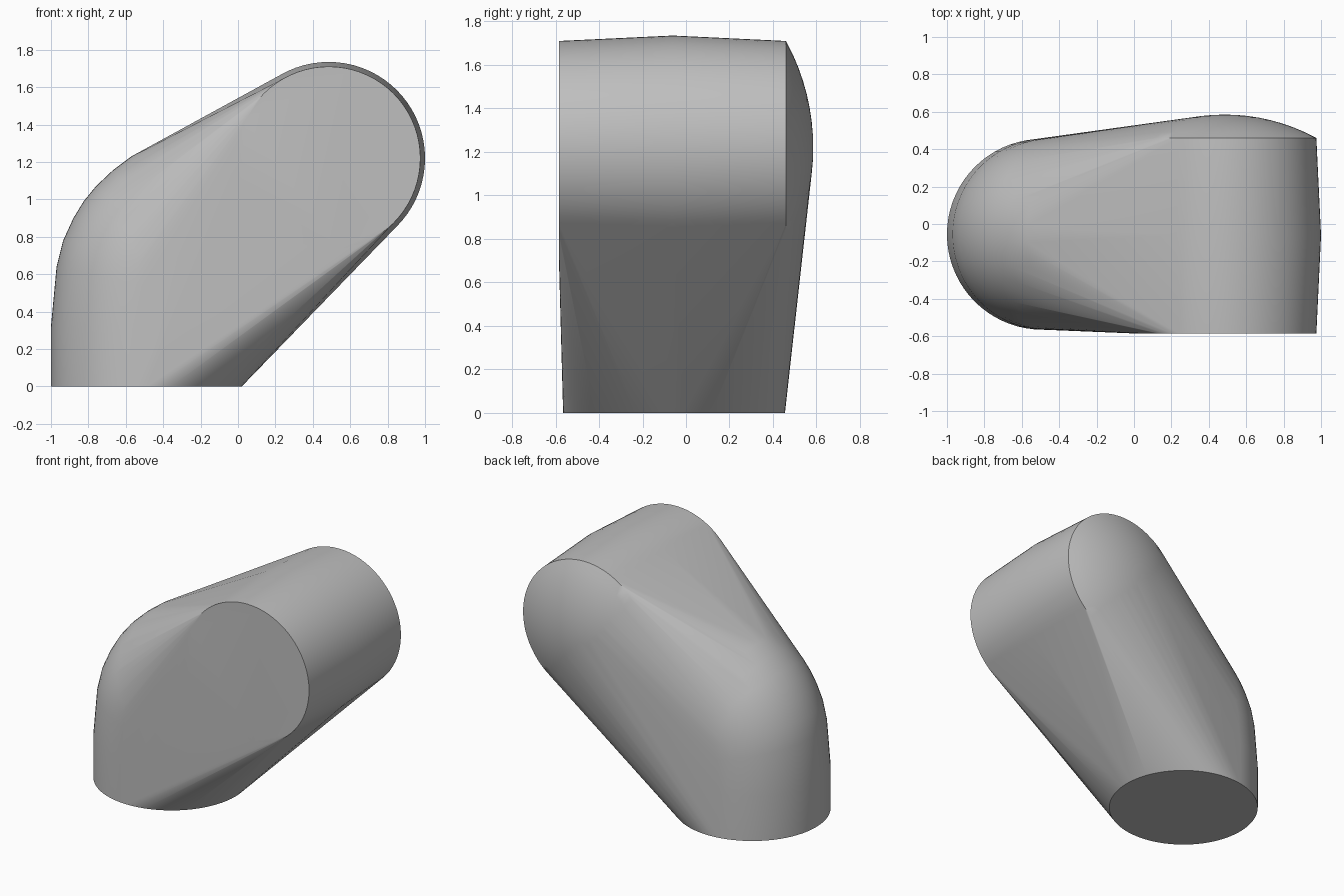
import bpy
import bmesh
from math import sin, cos, pi, radians
from mathutils import Vector

default = bpy.data.objects.get("Cube")
if default:
    bpy.data.objects.remove(default, do_unlink=True)

SEGMENTS = 72
MID_Y = -0.055
TUBE = 0.51

grey = bpy.data.materials.new("light grey")
grey.use_nodes = True
colour = (0.52, 0.52, 0.52, 1)
grey.diffuse_color = colour
grey.node_tree.nodes["Principled BSDF"].inputs["Base Color"].default_value = colour

bm = bmesh.new()


def ring(centre, radius, u, v):
    """Add a circle of points in the plane spanned by u and v."""
    for i in range(SEGMENTS):
        a = 2 * pi * i / SEGMENTS
        bm.verts.new(Vector(centre) + radius * (cos(a) * Vector(u) + sin(a) * Vector(v)))


# Round foot and bent neck: circles follow the outer bend (x, z, normal angle)
bend = [(-1.0, 0, 180), (-1.0, 0.32, 180), (-0.97, 0.64, 168), (-0.935, 0.78, 162),
        (-0.88, 0.9, 153), (-0.825, 0.99, 146), (-0.76, 1.07, 138),
        (-0.67, 1.155, 129), (-0.57, 1.23, 119)]
for x, z, degrees in bend:
    a = radians(degrees)
    out = Vector((cos(a), 0, sin(a)))
    ring(Vector((x, MID_Y, z)) - TUBE * out, TUBE, out, (0, 1, 0))

# Horizontal barrel with a slight swell at its middle
HEAD_X, HEAD_Z = 0.485, 1.22
for y, radius in [(-0.585, 0.49), (-0.06, 0.515), (0.46, 0.49)]:
    ring((HEAD_X, y, HEAD_Z), radius, (1, 0, 0), (0, 0, 1))

# Shallow dome on the back of the barrel
RISE = 0.125
dome_radius = (0.49 ** 2 + RISE ** 2) / (2 * RISE)
for i in range(1, 8):
    r = 0.49 * i / 8
    y = 0.46 + RISE - dome_radius + (dome_radius ** 2 - r ** 2) ** 0.5
    ring((HEAD_X, y, HEAD_Z), r, (1, 0, 0), (0, 0, 1))
bm.verts.new((HEAD_X, 0.46 + RISE, HEAD_Z))

# One taut skin over all sections
hull = bmesh.ops.convex_hull(bm, input=bm.verts[:], use_existing_faces=False)
loose = {g for g in hull["geom_interior"] + hull["geom_unused"]
         if isinstance(g, bmesh.types.BMVert)}
bmesh.ops.delete(bm, geom=list(loose), context='VERTS')
bmesh.ops.delete(bm, geom=[v for v in bm.verts if not v.link_faces], context='VERTS')
bmesh.ops.dissolve_limit(bm, angle_limit=radians(0.2), verts=bm.verts[:], edges=bm.edges[:])
bmesh.ops.recalc_face_normals(bm, faces=bm.faces[:])

mesh = bpy.data.meshes.new("elbow_body")
bm.to_mesh(mesh)
bm.free()
mesh.materials.append(grey)
body = bpy.data.objects.new("elbow_body", mesh)
bpy.context.collection.objects.link(body)

bpy.ops.object.select_all(action='DESELECT')
body.select_set(True)
bpy.context.view_layer.objects.active = body
bpy.ops.object.shade_smooth_by_angle(angle=radians(30))
